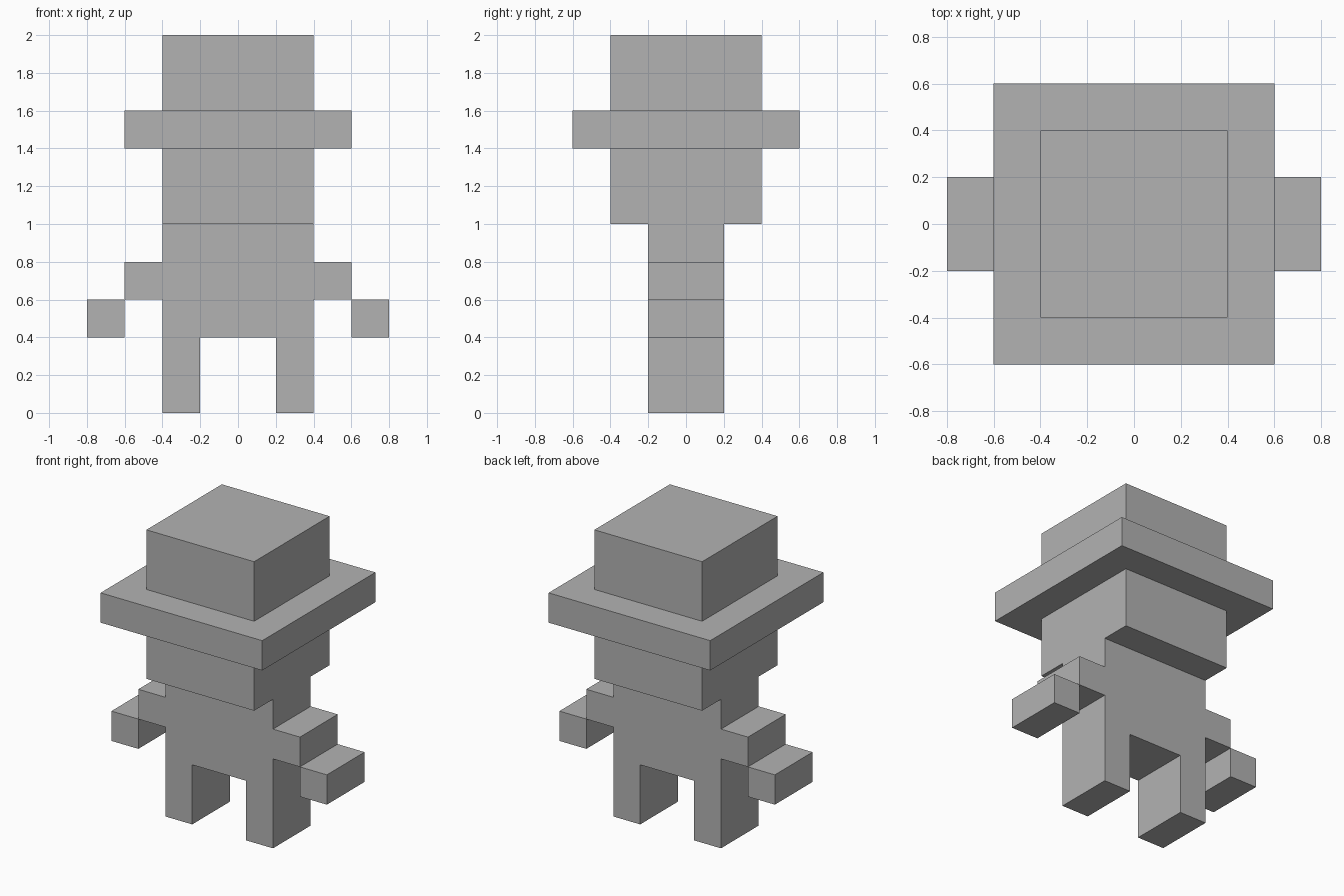
import bpy
import bmesh
from mathutils import Vector

default_cube = bpy.data.objects.get("Cube")
if default_cube:
    bpy.data.objects.remove(default_cube, do_unlink=True)

# Single grey material shared by every part
GREY = (0.45, 0.45, 0.45, 1.0)
grey = bpy.data.materials.new("plain_grey")
grey.use_nodes = True
grey.diffuse_color = GREY
grey.node_tree.nodes["Principled BSDF"].inputs["Base Color"].default_value = GREY


def extrude_profile(name, outline, depth):
    """Extrude an (x, z) outline along y, centred on y = 0."""
    bm = bmesh.new()
    face = bm.faces.new([bm.verts.new((x, -depth / 2, z)) for x, z in outline])
    result = bmesh.ops.extrude_face_region(bm, geom=[face], use_keep_orig=True)
    moved = [g for g in result["geom"] if isinstance(g, bmesh.types.BMVert)]
    bmesh.ops.translate(bm, verts=moved, vec=Vector((0, depth, 0)))
    bmesh.ops.recalc_face_normals(bm, faces=bm.faces)
    mesh = bpy.data.meshes.new(name)
    bm.to_mesh(mesh)
    bm.free()
    mesh.materials.append(grey)
    obj = bpy.data.objects.new(name, mesh)
    bpy.context.collection.objects.link(obj)
    return obj


def block(name, x0, x1, z0, z1, depth):
    return extrude_profile(name, [(x0, z0), (x1, z0), (x1, z1), (x0, z1)], depth)


# Torso, legs and upper arms share one flush silhouette, mirrored across x
half = [(0.2, 0.4), (0.2, 0), (0.4, 0), (0.4, 0.6),
        (0.6, 0.6), (0.6, 0.8), (0.4, 0.8), (0.4, 1.0)]
extrude_profile("body", half + [(-x, z) for x, z in reversed(half)], 0.4)

# Hands hang off the outer lower edge of each upper arm
block("left_hand", 0.6, 0.8, 0.4, 0.6, 0.4)
block("right_hand", -0.8, -0.6, 0.4, 0.6, 0.4)

# Head and hat
block("head", -0.4, 0.4, 1.0, 1.4, 0.8)
block("hat_brim", -0.6, 0.6, 1.4, 1.6, 1.2)
block("hat_crown", -0.4, 0.4, 1.6, 2.0, 0.8)
